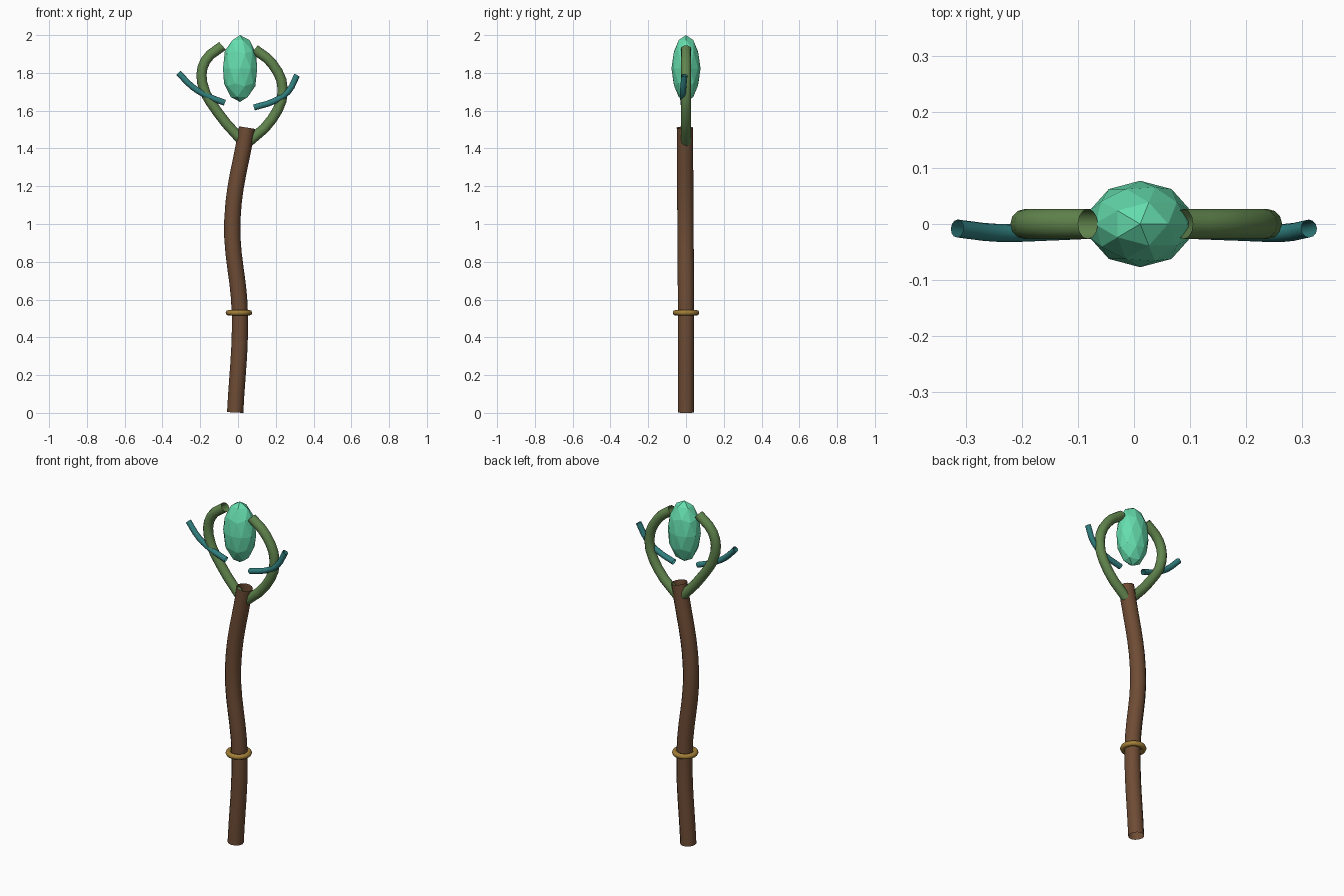
import bpy

if "Cube" in bpy.data.objects:
    bpy.data.objects.remove(bpy.data.objects["Cube"])


def material(name, color):
    m = bpy.data.materials.new(name)
    m.diffuse_color = (*color, 1)
    m.use_nodes = True
    m.node_tree.nodes["Principled BSDF"].inputs["Base Color"].default_value = m.diffuse_color
    return m


bark = material("bark", (0.155, 0.072, 0.035))
vine = material("vine_green", (0.12, 0.235, 0.075))
twig = material("twig_teal", (0.03, 0.21, 0.21))
gold = material("gold", (0.36, 0.21, 0.04))
gem = material("gem_green", (0.13, 0.72, 0.42))


def tube(name, points, radius, mat, steps=4):
    """Open-ended smooth tube swept along a bezier path."""
    cu = bpy.data.curves.new(name, 'CURVE')
    cu.dimensions = '3D'
    cu.bevel_depth = radius
    cu.bevel_resolution = 4
    cu.resolution_u = steps
    sp = cu.splines.new('BEZIER')
    sp.bezier_points.add(len(points) - 1)
    for bp, p in zip(sp.bezier_points, points):
        bp.co = p
        bp.handle_left_type = bp.handle_right_type = 'AUTO'
    ob = bpy.data.objects.new(name, cu)
    bpy.context.collection.objects.link(ob)
    bpy.ops.object.select_all(action='DESELECT')
    ob.select_set(True)
    bpy.context.view_layer.objects.active = ob
    bpy.ops.object.convert(target='MESH')
    ob = bpy.context.object
    ob.name = name
    ob.data.materials.clear()
    ob.data.materials.append(mat)
    bpy.ops.object.shade_smooth()
    return ob


# Crooked wooden shaft
tube("shaft", [(-0.015, 0, 0.002), (0.01, 0, 0.52), (-0.03, -0.003, 1.02),
               (0.048, -0.006, 1.51)], 0.043, bark, 6)

# Two vines cradling the gem
tube("left_vine", [(0.035, 0, 1.425), (-0.11, 0, 1.595), (-0.19, 0, 1.75),
                   (-0.172, 0, 1.865), (-0.082, 0, 1.943)], 0.027, vine, 3)
tube("right_vine", [(0.045, 0, 1.425), (0.18, 0, 1.555), (0.237, 0, 1.71),
                    (0.18, 0, 1.85), (0.088, 0, 1.925)], 0.027, vine, 3)

# Thin side twigs
tube("left_twig", [(-0.07, -0.01, 1.642), (-0.16, -0.014, 1.677),
                   (-0.24, -0.016, 1.725), (-0.315, -0.008, 1.80)], 0.016, twig, 3)
tube("right_twig", [(0.085, -0.01, 1.617), (0.19, -0.014, 1.65),
                    (0.265, -0.016, 1.70), (0.312, -0.008, 1.787)], 0.016, twig, 3)

# Metal band around the shaft
bpy.ops.mesh.primitive_torus_add(major_segments=24, minor_segments=8,
                                 major_radius=0.055, minor_radius=0.015,
                                 location=(0.005, 0, 0.53))
band = bpy.context.object
band.name = "band"
band.data.materials.append(gold)
bpy.ops.object.shade_smooth()

# Faceted gem
bpy.ops.mesh.primitive_ico_sphere_add(subdivisions=2, radius=1, location=(0.011, 0, 1.823))
crystal = bpy.context.object
crystal.name = "gem"
crystal.scale = (0.095, 0.077, 0.177)
bpy.ops.object.transform_apply(location=False, rotation=False, scale=True)
crystal.data.materials.append(gem)
